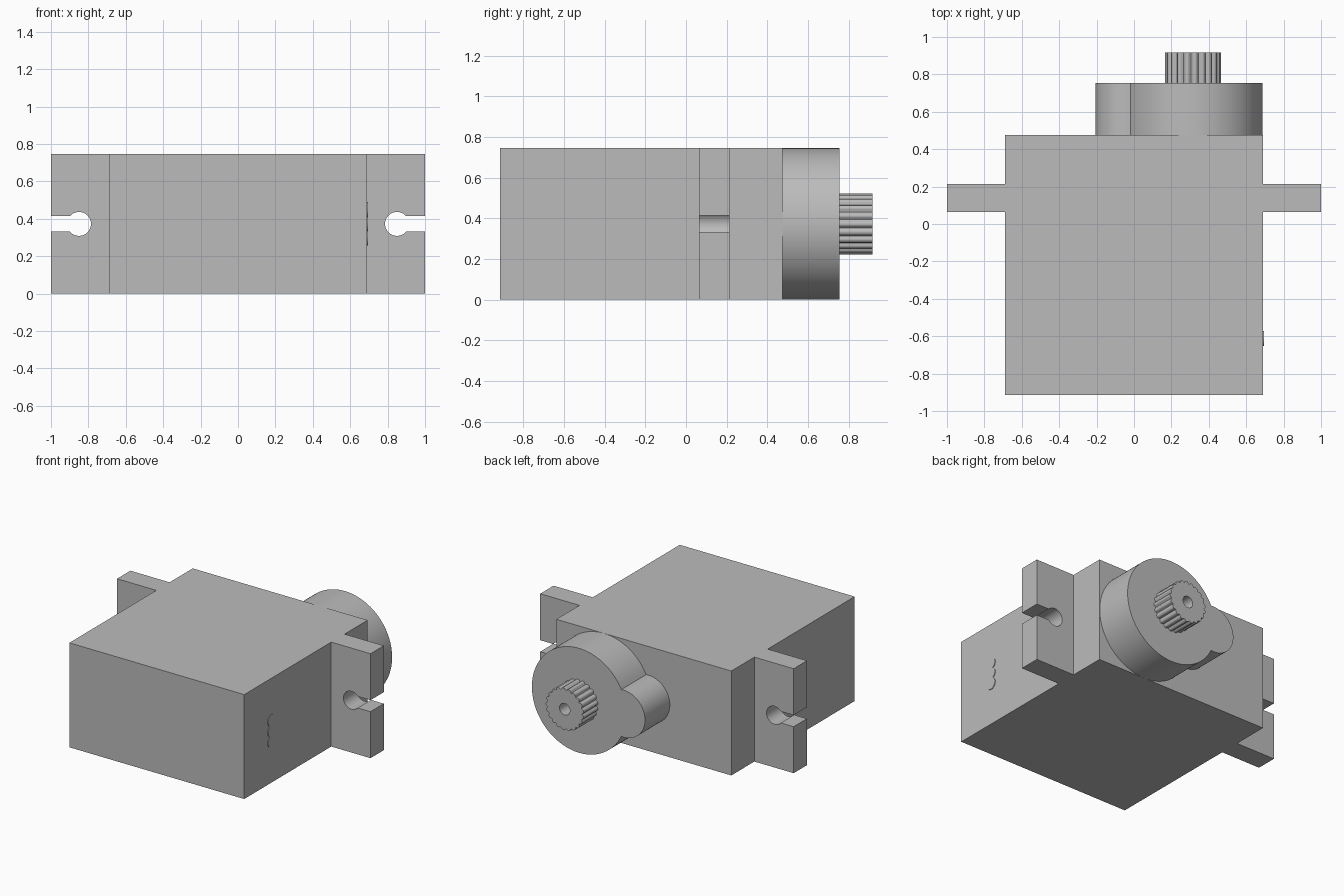
import bpy
import bmesh
from math import sin, cos, pi, asin, atan2, sqrt

cube = bpy.data.objects.get("Cube")
if cube:
    bpy.data.objects.remove(cube, do_unlink=True)

# One plain grey plastic
grey = bpy.data.materials.new("grey_plastic")
grey.use_nodes = True
grey.diffuse_color = (0.5, 0.5, 0.5, 1)
grey.node_tree.nodes["Principled BSDF"].inputs["Base Color"].default_value = (0.5, 0.5, 0.5, 1)

HEIGHT = 0.745
MID = HEIGHT / 2
BODY_X, BODY_BACK, BODY_FRONT = 0.69, 0.475, -0.915
BOSS_X, BOSS_BACK, SHAFT_BACK = 0.315, 0.755, 0.917


def arc(cx, cz, r, a0, a1, n):
    """Points along an arc in the XZ plane."""
    return [(cx + r * cos(a0 + (a1 - a0) * i / n),
             cz + r * sin(a0 + (a1 - a0) * i / n)) for i in range(n + 1)]


def finish(bm, name, smooth=True):
    bmesh.ops.recalc_face_normals(bm, faces=bm.faces)
    mesh = bpy.data.meshes.new(name)
    bm.to_mesh(mesh)
    bm.free()
    mesh.materials.append(grey)
    obj = bpy.data.objects.new(name, mesh)
    bpy.context.collection.objects.link(obj)
    if smooth:
        bpy.ops.object.select_all(action="DESELECT")
        obj.select_set(True)
        bpy.context.view_layer.objects.active = obj
        bpy.ops.object.shade_smooth_by_angle(angle=0.5)
    return obj


def loft(name, rings, smooth=True):
    """Join (outline, y) rings of equal length and cap both ends."""
    bm = bmesh.new()
    loops = [[bm.verts.new((x, y, z)) for x, z in pts] for pts, y in rings]
    for a, b in zip(loops, loops[1:]):
        for i in range(len(a)):
            j = (i + 1) % len(a)
            bm.faces.new((a[i], a[j], b[j], b[i]))
    bm.faces.new(loops[0])
    bm.faces.new(loops[-1])
    return finish(bm, name, smooth)


# Main case
case = [(-BODY_X, 0), (BODY_X, 0), (BODY_X, HEIGHT), (-BODY_X, HEIGHT)]
loft("case", [(case, BODY_FRONT), (case, BODY_BACK)], False)

# Mounting ears with keyhole slots
hole_x, hole_r, slot = 0.85, 0.064, 0.041
a = asin(slot / hole_r)
for name, side in (("left_ear", 1), ("right_ear", -1)):
    keyhole = arc(hole_x, MID, hole_r, a, 2 * pi - a, 32)
    ear = ([(1, HEIGHT), (1, MID + slot)] + keyhole
           + [(1, MID - slot), (1, 0), (BODY_X, 0), (BODY_X, HEIGHT)])
    ear = [(side * x, z) for x, z in ear]
    loft(name, [(ear, 0.065), (ear, 0.215)])

# Gear housing: a large disc merged with a small round lobe
lobe_x, lobe_r = -0.037, 0.168
d = BOSS_X - lobe_x
along = (d * d + MID * MID - lobe_r * lobe_r) / (2 * d)
rise = sqrt(MID * MID - along * along)
big = atan2(rise, -along)
small = atan2(rise, d - along)
housing = (arc(BOSS_X, MID, MID, -big, big, 80)
           + arc(lobe_x, MID, lobe_r, small, 2 * pi - small, 40)[1:-1])
loft("gear_housing", [(housing, BODY_BACK), (housing, BOSS_BACK)])

# Splined output shaft with a screw hole
teeth, steps = 21, 10
n = teeth * steps
spline, screw = [], []
for i in range(n):
    t = 2 * pi * i / n
    r = 0.15 - 0.013 * (0.5 - 0.5 * cos(teeth * t)) ** 2
    spline.append((BOSS_X + r * cos(t), MID + r * sin(t)))
    screw.append((BOSS_X + 0.041 * cos(t), MID + 0.041 * sin(t)))
loft("output_shaft", [(spline, BOSS_BACK), (spline, SHAFT_BACK),
                      (screw, SHAFT_BACK), (screw, BOSS_BACK + 0.01)])

# Cable outlet: three joined round pads on the left wall
r, step = 0.041, 0.075
b = asin(step / 2 / r)
pads = []
for i, (start, end) in enumerate(((-pi - b, b), (-pi / 2 + (pi / 2 - b), b))):
    pads.append((start, end))
right = (arc(0, -step, r, -pi / 2, b, 16) + arc(0, 0, r, -b, b, 16)[1:]
         + arc(0, step, r, -b, pi / 2, 16)[1:])
outline = right + [(-y, z) for y, z in reversed(right[1:-1])]
bm = bmesh.new()
base, top = [[bm.verts.new((x, -0.612 + y, MID + z)) for y, z in outline]
             for x in (BODY_X, BODY_X + 0.005)]
bm.faces.new(top)
for i in range(len(base)):
    j = (i + 1) % len(base)
    bm.faces.new((base[i], base[j], top[j], top[i]))
bm.faces.new(base)
finish(bm, "cable_outlet")
